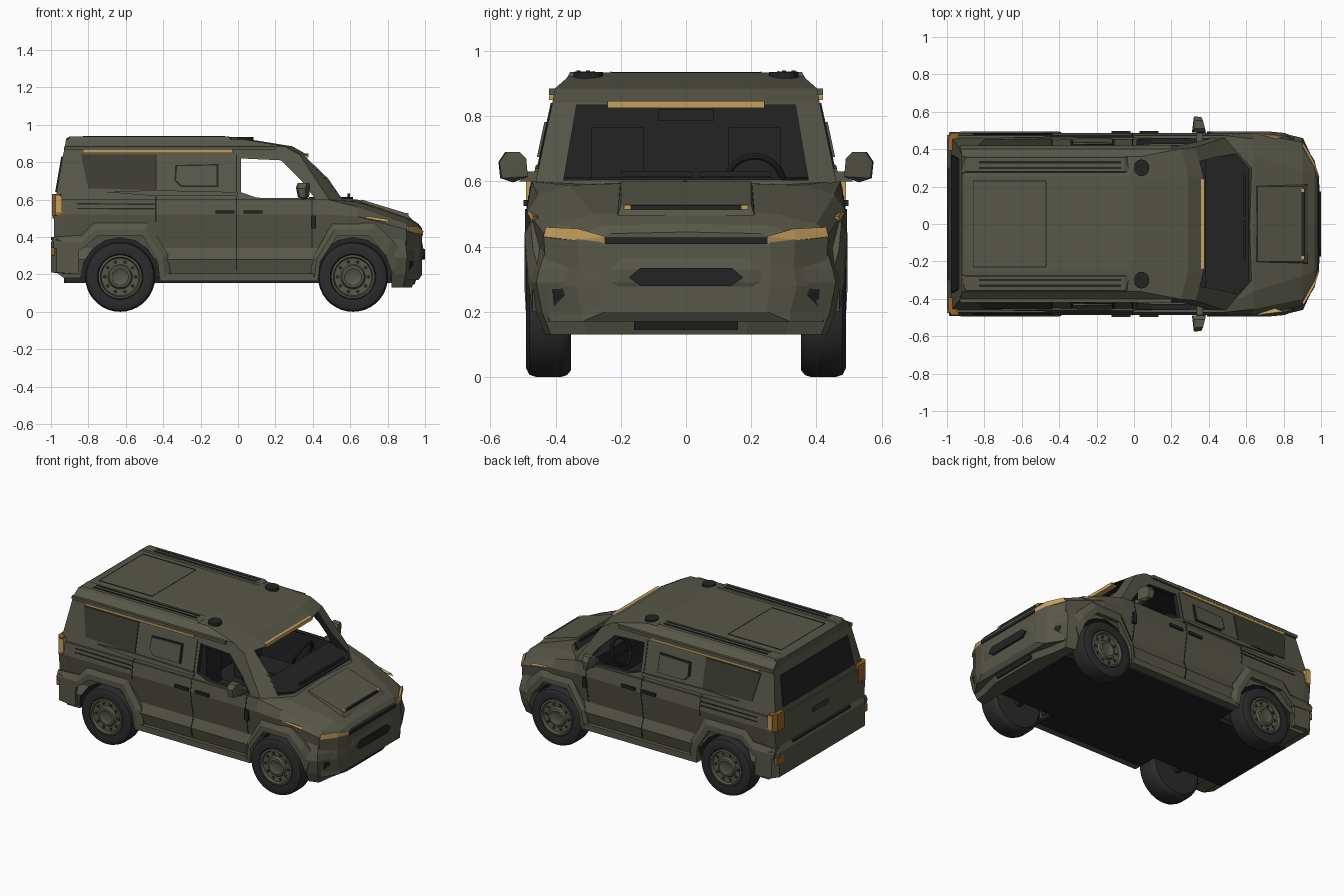
import bpy, bmesh, math

if "Cube" in bpy.data.objects:
    bpy.data.objects.remove(bpy.data.objects["Cube"])

def mat(name, r, g, b):
    m = bpy.data.materials.new(name)
    m.diffuse_color = (r, g, b, 1)
    m.use_nodes = True
    m.node_tree.nodes["Principled BSDF"].inputs["Base Color"].default_value = m.diffuse_color
    return m

OLIVE = mat("olive_paint", 0.095, 0.095, 0.066)
DARK = mat("dark_olive_glass", 0.045, 0.045, 0.033)
BLACK = mat("black_trim", 0.017, 0.017, 0.017)
RUBBER = mat("tyre_rubber", 0.024, 0.024, 0.025)
AMBER = mat("amber_light", 0.56, 0.35, 0.11)
ORANGE = mat("orange_tail_light", 0.32, 0.13, 0.025)

def finish(name, bm, m, smooth=False):
    bmesh.ops.recalc_face_normals(bm, faces=bm.faces[:])
    me = bpy.data.meshes.new(name)
    bm.to_mesh(me)
    bm.free()
    me.materials.append(m)
    ob = bpy.data.objects.new(name, me)
    bpy.context.collection.objects.link(ob)
    if smooth:
        bpy.ops.object.select_all(action='DESELECT')
        ob.select_set(True)
        bpy.context.view_layer.objects.active = ob
        bpy.ops.object.shade_smooth_by_angle(angle=math.radians(35))
    return ob

def loft(name, rings, m, mirror=False, smooth=False):
    """Skin closed rings of 3D points, cap both ends, optionally copy to -y."""
    bm = bmesh.new()
    for s in ((1, -1) if mirror else (1,)):
        vs = [[bm.verts.new((x, y * s, z)) for x, y, z in r] for r in rings]
        n = len(vs[0])
        for a, b in zip(vs, vs[1:]):
            for i in range(n):
                j = (i + 1) % n
                bm.faces.new((a[i], a[j], b[j], b[i]))
        bm.faces.new(vs[0])
        bm.faces.new(vs[-1])
    return finish(name, bm, m, smooth)

def hull(name, pts, m, mirror=False):
    bm = bmesh.new()
    for s in ((1, -1) if mirror else (1,)):
        vs = [bm.verts.new((x, y * s, z)) for x, y, z in pts]
        bmesh.ops.convex_hull(bm, input=vs)
    return finish(name, bm, m)

def box(name, x, y, z, m, mirror=False):
    ring = lambda h: [(x[0], y[0], h), (x[1], y[0], h), (x[1], y[1], h), (x[0], y[1], h)]
    return loft(name, [ring(z[0]), ring(z[1])], m, mirror)

def prism_y(name, pts, y0, y1, m, mirror=False):
    return loft(name, [[(x, y, z) for x, z in pts] for y in (y0, y1)], m, mirror)

def cut(ob, cutters):
    for c in cutters:
        md = ob.modifiers.new("cut", 'BOOLEAN')
        md.operation, md.solver, md.object = 'DIFFERENCE', 'EXACT', c
        md.material_mode = 'TRANSFER'
    dg = bpy.context.evaluated_depsgraph_get()
    me = bpy.data.meshes.new_from_object(ob.evaluated_get(dg))
    ob.modifiers.clear()
    ob.data = me
    for c in cutters:
        bpy.data.objects.remove(c)

SIDE = [(0.18, .46), (0.28, .482), (0.34, .457), (0.52, .487), (0.60, .473), (0.601, .461), (0.84, .41), (0.95, .387)]
def side_y(z):
    for (z0, y0), (z1, y1) in zip(SIDE, SIDE[1:]):
        if z <= z1:
            return y0 + (y1 - y0) * (z - z0) / (z1 - z0)
    return SIDE[-1][1]

def plate(name, pts, m, off=0.005):
    """Panel lying on the sloped body side, on both sides."""
    return loft(name, [[(x, side_y(z) + o, z) for x, z in pts] for o in (-0.015, off)], m, True)

# ---- lower body: cross-sections along x (top centre, shoulder ... bottom)
def section(x, top, half, low):
    h = half + [(half[-1][0], low)]
    return [(x, 0, top)] + [(x, y, z) for y, z in h] + [(x, 0, low)] + [(x, -y, z) for y, z in reversed(h)]

mid = [(.44, .60), (.473, .60), (.487, .52), (.457, .34), (.482, .28), (.46, .20)]
body = loft("lower_body", [
    section(-.985, .60, [(.43, .60), (.465, .60), (.475, .52), (.455, .34), (.47, .28), (.455, .24)], .22),
    section(-.93, .60, mid, .18),
    section(.48, .605, mid, .18),
    section(.64, .60, [(.36, .588), (.455, .56), (.487, .51), (.46, .34), (.48, .28), (.46, .20)], .18),
    section(.90, .515, [(.28, .50), (.40, .47), (.437, .44), (.43, .34), (.44, .28), (.42, .20)], .17),
    section(.965, .47, [(.25, .465), (.30, .45), (.335, .42), (.33, .34), (.34, .28), (.32, .20)], .17),
    section(.985, .445, [(.23, .44), (.25, .43), (.26, .41), (.26, .34), (.26, .28), (.25, .22)], .2)], OLIVE)
cuts = [box("cabin_cutter", (-.25, .45), (-.42, .42), (.35, .7), BLACK)]
for cx in (-.63, .615):
    arc = [(cx + .21 * math.cos(a * math.pi / 8), .187 + .21 * math.sin(a * math.pi / 8)) for a in range(9)]
    cuts.append(prism_y("well_cutter", [(cx + .21, .05)] + arc + [(cx - .21, .05)], .31, .6, BLACK, True))
cut(body, cuts)

# ---- cabin: plan outlines stacked in z
def plan(z, xr, ys, xs, xf, yf):
    return [(xr, ys, z), (xs, ys, z), (xf, yf, z), (xf, -yf, z), (xs, -ys, z), (xr, -ys, z)]

cabin = loft("cabin", [plan(.58, -.98, .465, .50, .64, .30), plan(.84, -.935, .41, .33, .37, .25),
                       plan(.885, -.925, .402, .25, .29, .25), plan(.922, -.92, .36, .03, .06, .24),
                       plan(.934, -.90, .25, -.03, 0, .18)], OLIVE)
cut(cabin, [
    loft("inside_cutter", [plan(.5, -.25, .45, .52, .66, .28), plan(.86, -.25, .375, .27, .30, .24)], BLACK),
    loft("windscreen_cutter", [[(x, -.375, .605), (x, .375, .605), (x, .335, .835), (x, -.335, .835)]
                               for x in (.2, .9)], BLACK),
    prism_y("window_cutter", [(.015, .82), (.23, .81), (.34, .70), (.41, .607), (.1, .61), (.015, .64)],
            -.7, .7, BLACK)])

# ---- front bumper
def nose(z, xf, k, xr=.82):
    h = [(xr, .47 * k), (.90 - (1 - k) * .2, .45 * k), (xf - .03, .33 * k), (xf, .2 * k)]
    return [(x, y, z) for x, y in h] + [(x, -y, z) for x, y in reversed(h)]
loft("front_bumper", [nose(.13, .93, .92), nose(.20, .955, .98), nose(.29, .99, 1.02),
                      nose(.33, .993, 1), nose(.40, .978, .95)], OLIVE)
hull("grille", [(x, y, z) for x in (.96, .999) for y, z in
                ((-.14, .335), (.14, .335), (.175, .305), (-.175, .305), (.14, .28), (-.14, .28))], BLACK)
hull("lower_grille", [(x + d, y, z) for d in (-.02, .006) for y in (-.16, .16)
                      for x, z in ((.938, .145), (.955, .20))], BLACK)
box("nose_slot", (.96, .99), (-.25, .25), (.408, .428), BLACK)
hull("fog_light", [(x + d, y, z) for d in (-.03, .012) for x, y, z in (
    (.955, .29, .21), (.962, .285, .275), (.90, .405, .215), (.915, .41, .27))], BLACK, True)
hull("headlight", [(.992, .25, .432), (.985, .25, .405), (.95, .25, .42), (.965, .33, .455), (.962, .34, .42),
                   (.908, .43, .46), (.908, .437, .43), (.88, .40, .44)], AMBER, True)
hull("side_marker", [(.66, .488, .505), (.66, .475, .50), (.81, .472, .478), (.80, .468, .495),
                     (.70, .48, .51), (.75, .45, .49)], AMBER, True)

# ---- bonnet panel, slot, wipers
hull("bonnet_panel", [(.66, -.2, .60), (.66, .2, .60), (.90, -.2, .527), (.90, .2, .527), (.93, -.21, .495),
                      (.93, .21, .495), (.64, -.21, .56), (.64, .21, .56)], OLIVE)
box("bonnet_slot", (.885, .912), (-.17, .17), (.50, .528), BLACK)
box("bonnet_slot_light", (.885, .912), (.17, .19), (.50, .528), AMBER, True)
loft("dashboard", [plan(z, .38, .41, .48, .615, .29) for z in (.54, .613)], BLACK)
for y in (-.2, .04):
    hull("wiper", [(x, yy, z) for x, z in ((.585, .615), (.60, .615), (.585, .632), (.60, .632))
                   for yy in (y, y + .22)], BLACK)

# ---- interior
box("seat_back", (-.12, -.03), (.13, .29), (.36, .765), BLACK, True)
box("seat_cushion", (-.05, .2), (.12, .30), (.35, .46), BLACK, True)
box("inside_mirror", (.31, .325), (-.085, .085), (.785, .82), BLACK)
bpy.ops.mesh.primitive_torus_add(major_radius=.085, minor_radius=.011, major_segments=24, minor_segments=8,
                                 location=(.33, .21, .60), rotation=(0, math.radians(-65), 0))
bpy.context.object.name = "steering_wheel"
bpy.context.object.data.materials.append(BLACK)

# ---- wheel arch flares
def flare(name, pairs):
    rings = []
    for ox, oz, ix, iz, y in pairs:
        mx, mz = (ox + ix) / 2, (oz + iz) / 2
        rings.append([(ox, y - .06, oz), (ox, y - .018, oz), (mx, y, mz), (ix, y, iz), (ix, y - .09, iz)])
    loft(name, rings, OLIVE, True)
flare("rear_arch", [(-.99, .40, -.985, .34, .492), (-.83, .41, -.84, .33, .495), (-.77, .48, -.75, .405, .495),
                    (-.48, .48, -.51, .405, .495), (-.375, .31, -.43, .27, .495), (-.36, .19, -.42, .18, .49)])
flare("front_arch", [(.385, .19, .43, .18, .49), (.405, .30, .44, .27, .495), (.505, .475, .53, .405, .495),
                     (.73, .475, .70, .405, .495), (.82, .39, .79, .30, .487), (.87, .33, .825, .20, .47)])
prism_y("sill", [(-.42, .165), (.43, .165), (.42, .205), (-.41, .205)], .38, .487, OLIVE, True)

# ---- rear end
hull("rear_bumper", [(x, s * y, z) for s in (1, -1) for x, y, z in (
    (-1, .45, .21), (-1, .45, .37), (-.985, .45, .40), (-.97, .49, .21), (-.97, .49, .385),
    (-.85, .49, .20), (-.85, .49, .35), (-.9, .45, .40))], OLIVE)
box("rear_bumper_step", (-1, -.98), (-.3, .3), (.385, .40), BLACK)
hull("rear_window", [(-.98 + (z - .58) * .173 + d, s * y, z) for d in (-.008, .02) for s in (1, -1)
                     for y, z in ((.37, .64), (.35, .83))], BLACK)
box("tailgate_handle", (-.992, -.97), (-.08, .08), (.50, .53), DARK)
hull("tail_light", [(x, y, z) for z in (.515, .63) for x, y in (
    (-.995, .39), (-.995, .46), (-.975, .487), (-.95, .487), (-.94, .40))], ORANGE, True)
box("tail_light_side", (-.975, -.94), (.45, .490), (.53, .62), AMBER, True)
box("rear_reflector", (-1.0, -.97), (.40, .475), (.30, .345), ORANGE, True)

# ---- side panels, seams, trim
plate("rear_side_window", [(-.84, .84), (-.44, .84), (-.44, .65), (-.80, .66)], DARK)
hexa = [(-.335, .785), (-.34, .70), (-.305, .667), (-.105, .667), (-.105, .79)]
plate("middle_window_edge", hexa, BLACK)
plate("middle_window", [(-.222 + (x + .222) * .92, .728 + (z - .728) * .88) for x, z in hexa], OLIVE, .012)
plate("belt_strip", [(-.71, .64), (-.45, .62), (0, .62), (0, .64), (-.45, .65)], OLIVE, .01)
for x, zs in ((-.44, (.48, .52, .60, .601, .84)), (-.008, (.22, .28, .34, .52, .60, .601, .84)),
              (.395, (.34, .52, .60))):
    loft("door_seam", [[(x - .003, side_y(z) - .01, z), (x + .003, side_y(z) - .01, z),
                        (x + .003, side_y(z) + .002, z), (x - .003, side_y(z) + .002, z)] for z in zs], BLACK, True)
for z in (.55, .575):
    plate("rear_side_groove", [(-.86, z), (-.44, z - .004), (-.44, z + .004), (-.86, z + .006)], BLACK, .003)
for x in (-.12, .03):
    box("door_handle", (x, x + .1), (.47, .498), (.525, .543), BLACK, True)
box("fender_vent", (.39, .418), (.46, .494), (.445, .515), BLACK, True)
box("roof_gutter", (-.93, .20), (.385, .42), (.865, .885), OLIVE, True)
box("side_light_bar", (-.83, -.03), (.39, .42), (.849, .864), AMBER, True)
box("front_light_bar", (.34, .378), (-.24, .24), (.825, .847), AMBER)
hull("door_mirror", [(.32, .49, .615), (.38, .485, .615), (.31, .49, .665), (.385, .49, .67), (.32, .51, .69),
                     (.38, .51, .69), (.32, .555, .69), (.37, .55, .69), (.32, .575, .66), (.36, .572, .66),
                     (.33, .57, .61), (.36, .565, .61), (.35, .53, .597)], OLIVE, True)
box("mirror_arm", (.335, .37), (.43, .51), (.60, .63), OLIVE, True)

# ---- roof
hull("roof_rail", [(x, y, z) for x, y, z in ((-.92, .27, .925), (-.92, .375, .90), (-.02, .27, .925),
     (-.02, .375, .90), (-.90, .28, .938), (-.90, .355, .936), (-.05, .28, .938), (-.05, .355, .936))], OLIVE, True)
for y in (.30, .33):
    box("roof_rail_groove", (-.83, -.07), (y - .006, y + .006), (.92, .94), BLACK, True)
circ = [(.04 + .042 * math.cos(i * math.pi / 8), .30 + .045 * math.sin(i * math.pi / 8)) for i in range(16)]
loft("roof_disc", [[(x, y, z) for x, y in circ] for z in (.90, .935)], BLACK, True)
for x in (-.86, -.47):
    box("roof_seam", (x - .002, x + .002), (-.23, .23), (.925, .9355), BLACK)
box("roof_seam_side", (-.86, -.47), (.228, .232), (.925, .9365), BLACK, True)

# ---- underside and wheels
box("underbody", (-.93, .90), (-.30, .30), (.155, .20), BLACK)
box("underbody_middle", (-.41, .40), (-.43, .43), (.155, .19), BLACK)
def turned(name, cx, prof, m, r0=0, a=0, n=36):
    rings = [[(cx + r0 * math.cos(a) + r * math.cos(t * math.tau / n), y,
               .187 + r0 * math.sin(a) + r * math.sin(t * math.tau / n)) for t in range(n)] for r, y in prof]
    return loft(name, rings, m, True, True)
for cx in (-.63, .615):
    turned("tyre", cx, [(.11, .352), (.165, .352), (.181, .365), (.187, .385), (.187, .458),
                        (.18, .48), (.16, .49), (.122, .485), (.112, .465)], RUBBER)
    turned("rim", cx, [(.117, .44), (.117, .486), (.106, .489), (.10, .472), (.066, .470),
                       (.058, .484), (.045, .486), (.03, .478), (.01, .478)], OLIVE)
    turned("axle", cx, [(.03, 0), (.03, .36)], BLACK, n=12)
    for i in range(10):
        turned("rim_hole", cx, [(.010, .46), (.010, .4735)], BLACK, .083, i * math.tau / 10, 8)
